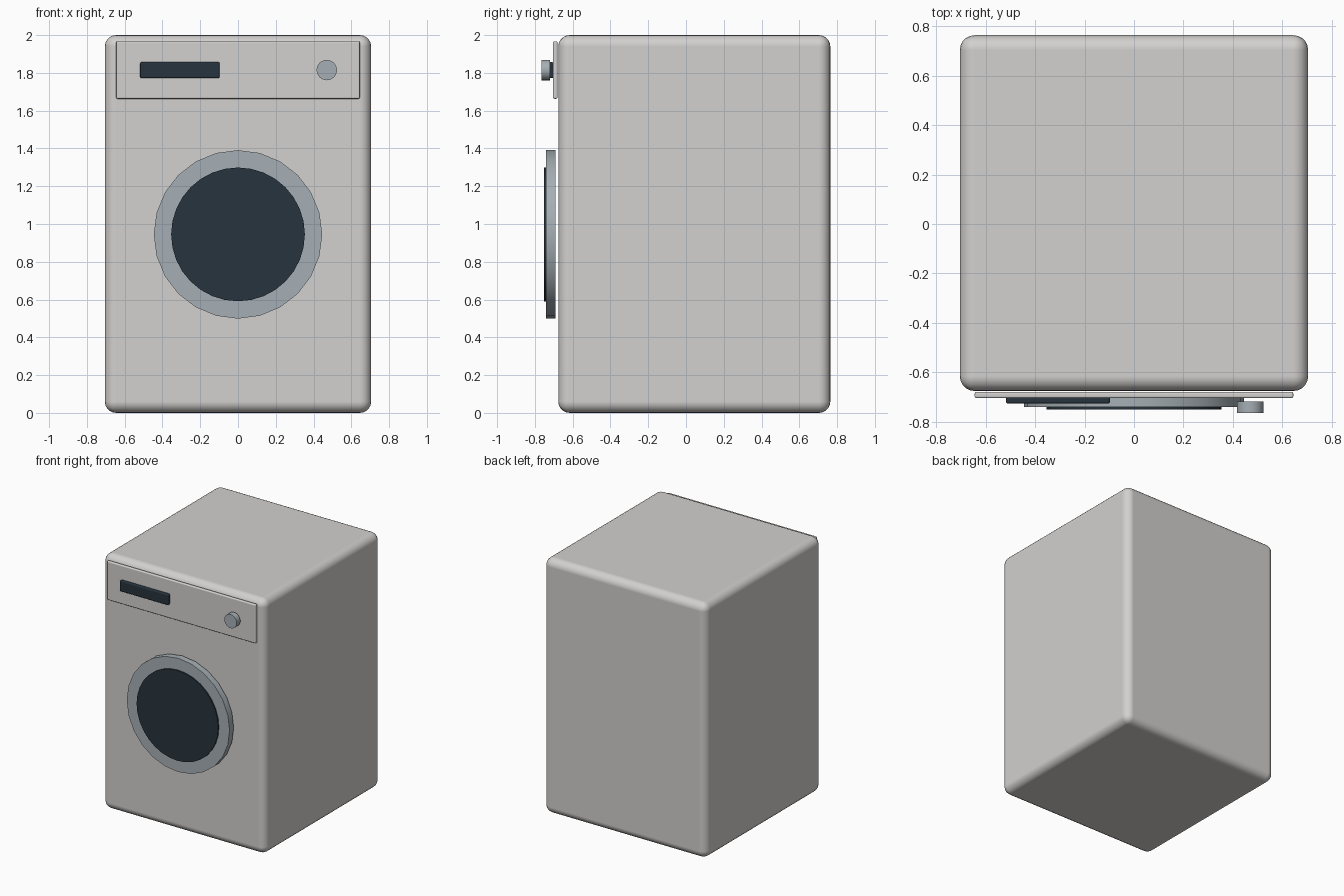
import bpy
import math

if "Cube" in bpy.data.objects:
    bpy.data.objects.remove(bpy.data.objects["Cube"])


def material(name, rgb):
    m = bpy.data.materials.new(name)
    m.diffuse_color = (*rgb, 1.0)
    m.use_nodes = True
    m.node_tree.nodes["Principled BSDF"].inputs["Base Color"].default_value = m.diffuse_color
    return m


WHITE = material("enamel_white", (0.65, 0.635, 0.62))
METAL = material("blue_grey_metal", (0.38, 0.43, 0.46))
DARK = material("dark_glass", (0.020, 0.033, 0.047))


def rounded_box(name, lo, hi, radius, segments, mat):
    """Box between two corners with rounded edges."""
    centre = [(a + b) / 2 for a, b in zip(lo, hi)]
    bpy.ops.mesh.primitive_cube_add(size=1, location=centre)
    ob = bpy.context.object
    ob.name = name
    ob.scale = [b - a for a, b in zip(lo, hi)]
    bpy.ops.object.transform_apply(location=False, rotation=False, scale=True)
    bpy.ops.object.shade_smooth()
    bev = ob.modifiers.new("rounded_edges", 'BEVEL')
    bev.width = radius
    bev.segments = segments
    bev.harden_normals = True
    ob.data.materials.append(mat)
    return ob


def disc(name, x, z, radius, y_front, y_back, sides, mat):
    """Round part whose axis points to the front."""
    bpy.ops.mesh.primitive_cylinder_add(
        vertices=sides, radius=radius, depth=y_back - y_front,
        location=(x, (y_front + y_back) / 2, z),
        rotation=(math.pi / 2, 0, 0))
    ob = bpy.context.object
    ob.name = name
    bpy.ops.object.shade_smooth_by_angle(angle=math.radians(30))
    ob.data.materials.append(mat)
    return ob


# Cabinet
rounded_box("cabinet", (-0.705, -0.676, 0), (0.705, 0.764, 2), 0.06, 5, WHITE)

# Control panel with display and knob
rounded_box("control_panel", (-0.645, -0.705, 1.663), (0.645, -0.680, 1.967),
            0.008, 3, WHITE)
rounded_box("display", (-0.518, -0.727, 1.772), (-0.097, -0.700, 1.857),
            0.008, 3, DARK)
disc("knob", 0.47, 1.815, 0.054, -0.764, -0.719, 24, METAL)

# Door ring and window
disc("door_ring", 0, 0.945, 0.446, -0.741, -0.690, 24, METAL)
disc("door_window", 0, 0.945, 0.354, -0.751, -0.715, 32, DARK)
